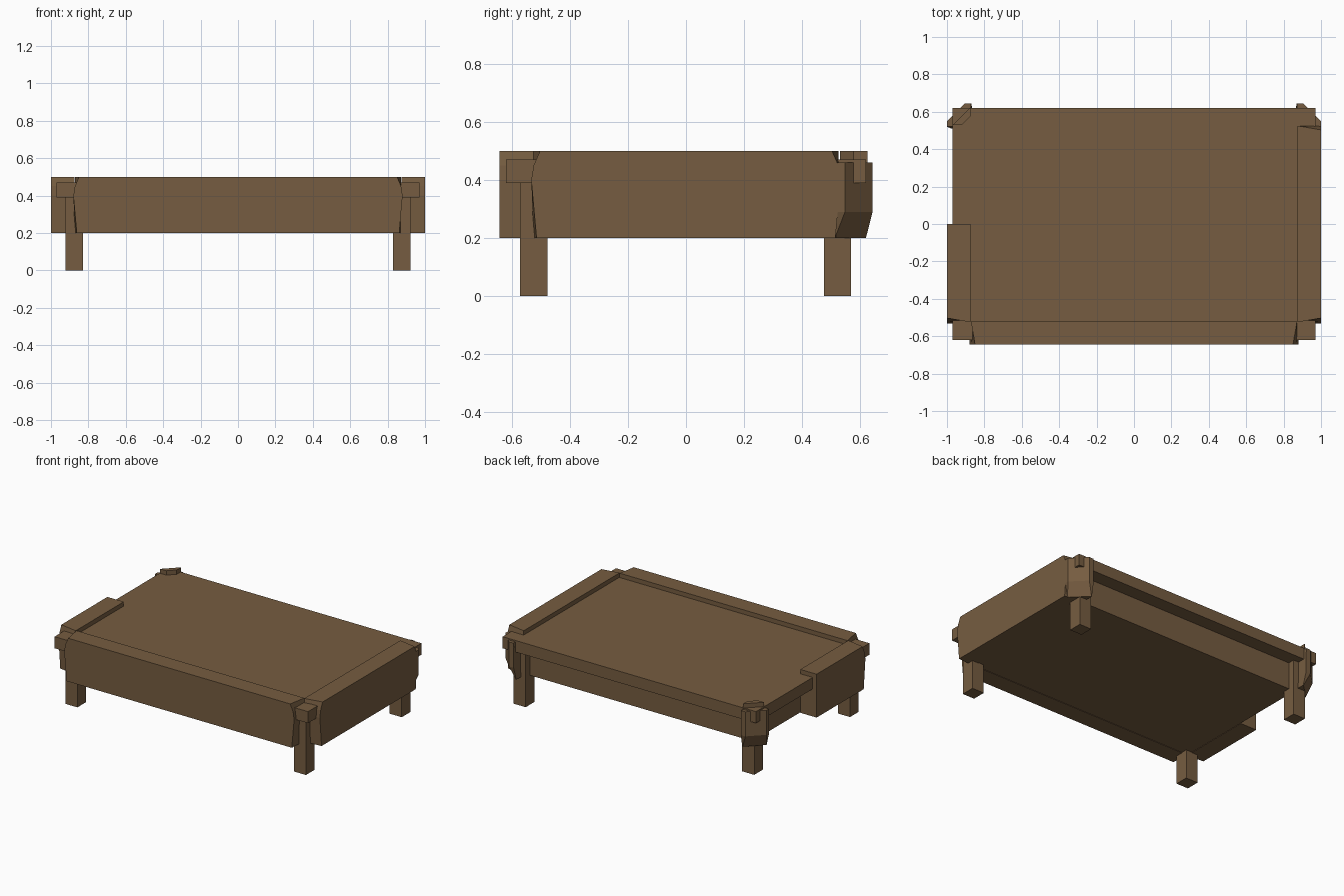
import bpy

if "Cube" in bpy.data.objects:
    bpy.data.objects.remove(bpy.data.objects["Cube"])

wood = bpy.data.materials.new("brown wood")
wood.diffuse_color = (0.18, 0.108, 0.052, 1)
wood.use_nodes = True
wood.node_tree.nodes["Principled BSDF"].inputs["Base Color"].default_value = wood.diffuse_color


def make(name, verts, faces):
    me = bpy.data.meshes.new(name)
    me.from_pydata(verts, [], faces)
    me.materials.append(wood)
    ob = bpy.data.objects.new(name, me)
    bpy.context.collection.objects.link(ob)
    # consistent outward normals
    import bmesh
    bm = bmesh.new()
    bm.from_mesh(me)
    bmesh.ops.recalc_face_normals(bm, faces=bm.faces)
    bm.to_mesh(me)
    bm.free()
    return ob


def loft(name, rings):
    """Closed solid through rings that share a point count."""
    n = len(rings[0])
    faces = [tuple(range(n)), tuple(range((len(rings) - 1) * n, len(rings) * n))]
    for r in range(len(rings) - 1):
        for i in range(n):
            j = (i + 1) % n
            faces.append((r * n + i, r * n + j, (r + 1) * n + j, (r + 1) * n + i))
    return make(name, [p for ring in rings for p in ring], faces)


def prism(name, plan, z0, z1):
    return loft(name, [[(x, y, z) for x, y in plan] for z in (z0, z1)])


def box(name, x0, x1, y0, y1, z0, z1):
    return prism(name, [(x0, y0), (x1, y0), (x1, y1), (x0, y1)], z0, z1)


# Rail end outline: (height, offset from the nominal end) on the outer face
END = [(0.2, -0.01), (0.4, 0.008), (0.45, 0.0), (0.5, -0.022)]


def rail(name, a, b, inner, outer, place, flat_end=False):
    rings = []
    for d, k in ((inner, 0), (outer, 1)):
        lo = [(a - k * o, z) for z, o in END]
        hi = [(b if flat_end else b + k * o, z) for z, o in END]
        rings.append([place(t, d, z) for t, z in lo + hi[::-1]])
    return loft(name, rings)


# Body, playing slab and legs
box("base_box", -0.875, 0.875, -0.523, 0.523, 0.203, 0.39)
box("top_slab", -0.97, 0.97, -0.62, 0.62, 0.39, 0.47)
for sx, sn in ((-1, "left"), (1, "right")):
    for yc, yn in ((-0.525, "front"), (0.522, "back")):
        box(f"{yn}_{sn}_leg", sx * 0.875 - 0.046, sx * 0.875 + 0.046,
            yc - 0.047, yc + 0.047, 0, 0.39)

# Rails: front and right are full, left stops halfway, back is missing
rail("front_rail", -0.872, 0.872, 0.52, 0.643, lambda t, d, z: (t, -d, z))
rail("right_rail", -0.525, 0.525, 0.875, 1.0, lambda t, d, z: (d, t, z))
rail("left_half_rail", -0.525, 0.0, 0.875, 1.0, lambda t, d, z: (-d, t, z), True)

# Back corner plates, tapered at the foot, with horns beside the slab corner
FOOT = [(0.865, 0.51), (0.865, 0.62), (0.868, 0.62), (0.975, 0.513), (0.975, 0.51)]
WIDE = [(0.87, 0.52), (0.87, 0.643), (0.905, 0.643), (1.0, 0.548), (1.0, 0.52)]
for sx, sn in ((-1, "left"), (1, "right")):
    loft(f"{sn}_corner_plate",
         [[(sx * x, y, z) for x, y in plan]
          for plan, z in ((FOOT, 0.2), (WIDE, 0.29), (WIDE, 0.43))])
    for hn, plan in (("back", [(0.872, 0.61), (0.872, 0.643), (0.905, 0.643), (0.938, 0.61)]),
                     ("side", [(0.96, 0.522), (1.0, 0.522), (1.0, 0.548), (0.96, 0.588)])):
        prism(f"{sn}_{hn}_horn", [(sx * x, y) for x, y in plan], 0.43, 0.46)

# Diagonal strip left on top of the back left corner
prism("left_corner_strip",
      [(-0.968, 0.53), (-0.92, 0.53), (-0.873, 0.577), (-0.873, 0.625)], 0.46, 0.5)
